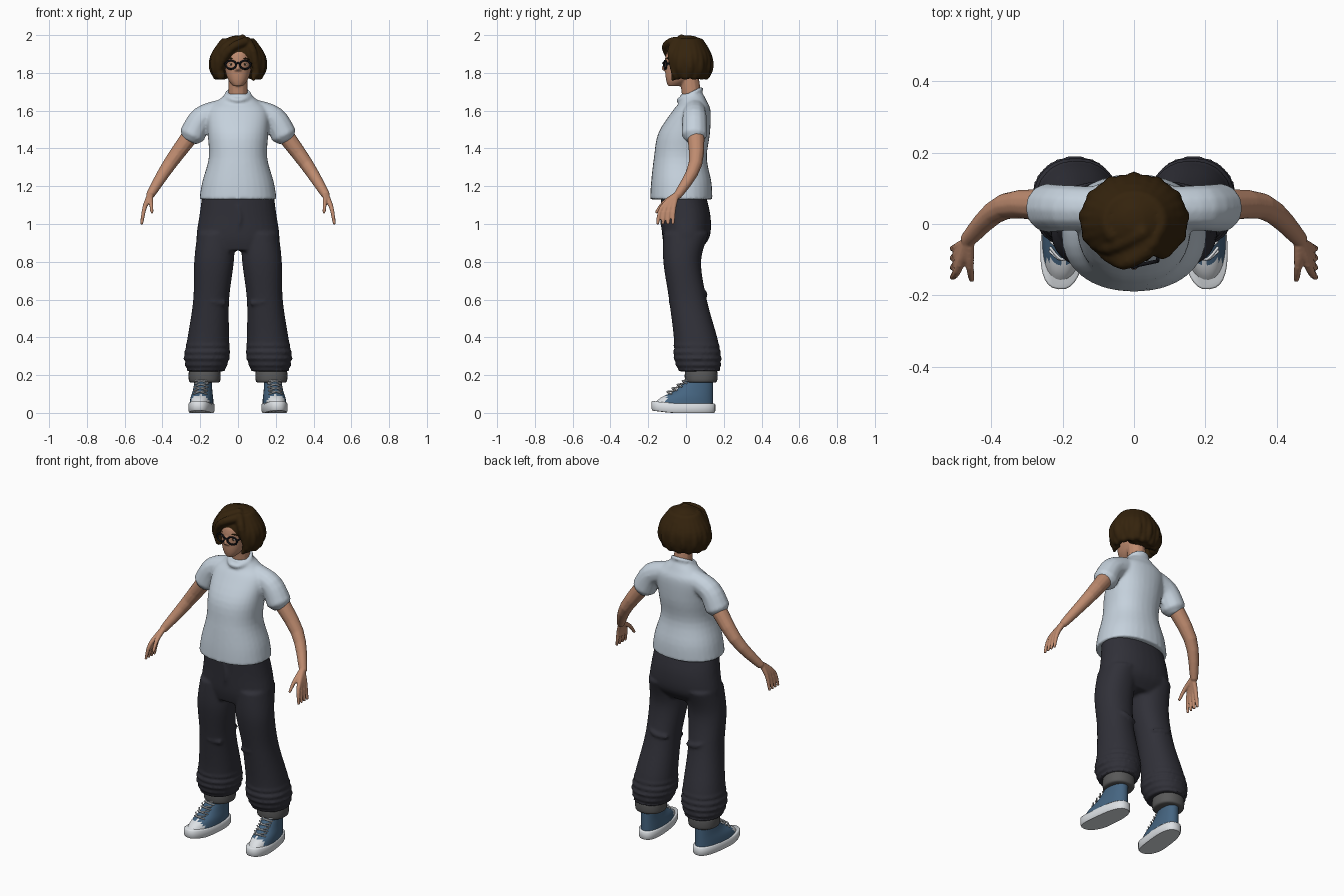
import bpy, bmesh, math
from math import sin, cos, pi, radians
from mathutils import Vector, Matrix

if "Cube" in bpy.data.objects:
    bpy.data.objects.remove(bpy.data.objects["Cube"])

DEPTH, UP = Vector((0, 1, .1)), Vector((0, 0, 1))
SIDES = ((1, "left"), (-1, "right"))


def material(name, red, green, blue):
    mat = bpy.data.materials.new(name)
    mat.use_nodes = True
    mat.diffuse_color = (red, green, blue, 1)
    shader = mat.node_tree.nodes["Principled BSDF"]
    shader.inputs["Base Color"].default_value = mat.diffuse_color
    shader.inputs["Roughness"].default_value = .8
    return mat


SKIN = material("skin", .52, .26, .16)
LIPS = material("lips", .33, .13, .09)
HAIR = material("dark brown hair", .035, .017, .004)
SHIRT = material("pale blue shirt", .56, .64, .72)
DENIM = material("dark trousers", .03, .03, .04)
CUFF = material("grey cuff", .1, .1, .1)
BLUE = material("blue canvas", .06, .13, .22)
WHITE = material("white rubber", .72, .75, .78)
BLACK = material("black frame", .006, .006, .008)


def around(count):
    """Angles of a full turn, with the end repeating the start."""
    return [2 * pi * i / count for i in range(count + 1)]


def spline(points, steps):
    """Smooth curve through points of any dimension."""
    points = [Vector(p) for p in points]
    last = len(points) - 1
    result = []
    for i in range(last):
        start, end = points[i], points[i + 1]
        leave = (end - points[max(i - 1, 0)]) / 2
        arrive = (points[min(i + 2, last)] - start) / 2
        for k in range(steps):
            t = k / steps
            ease = t * t * (3 - 2 * t)
            result.append(start.lerp(end, ease) + leave * t * (1 - t) ** 2 - arrive * t * t * (1 - t))
    return result + [points[last]]


def loft(bm, rings):
    """Skin a list of equal point rings and close both ends."""
    rows = [[bm.verts.new(p) for p in ring] for ring in rings]
    for low, high in zip(rows, rows[1:]):
        for i in range(len(low)):
            bm.faces.new((low[i - 1], low[i], high[i], high[i - 1]))
    bm.faces.new(rows[0])
    bm.faces.new(rows[-1])


def stack(bm, rows, x=0, lean=0, steps=4, power=2.2):
    """Loft level rounded sections given as height, depth, half width, half length."""
    def bulge(value):
        return math.copysign(abs(value) ** (2 / power), value)
    rings = []
    for z, y, wide, long in spline(rows, steps):
        rings.append([(x + lean * z + wide * bulge(cos(a)), y + long * bulge(sin(a)), z)
                      for a in around(32)[:-1]])
    loft(bm, rings)


def limb(bm, points, start, end=None, ref=DEPTH):
    """Tapered, round-ended tube along a smooth path."""
    path = spline(points, 4)
    last = len(path) - 1
    end = end or start
    rings = []
    for i, center in enumerate(path):
        along = (path[min(i + 1, last)] - path[max(i - 1, 0)]).normalized()
        side = along.cross(ref).normalized()
        other = along.cross(side)
        radius = start + (end - start) * i / last
        tip = along * radius / 2
        sections = [(center, radius)]
        if i == 0:
            sections.insert(0, (center - tip, radius * .6))
        if i == last:
            sections.append((center + tip, radius * .6))
        for middle, size in sections:
            rings.append([middle + size * (side * cos(a) + other * sin(a)) for a in around(12)[:-1]])
    loft(bm, rings)


def ball(bm, center, size):
    matrix = Matrix.Translation(center) @ Matrix.Diagonal((*size, 1))
    bmesh.ops.create_uvsphere(bm, u_segments=20, v_segments=12, radius=1, matrix=matrix)


def finish(bm, name, *mats, voxel=0, mirror=False, rule=None):
    """Turn a bmesh into an object, optionally fused into one soft surface."""
    if mirror:
        bmesh.ops.scale(bm, vec=(-1, 1, 1), verts=bm.verts)
    bmesh.ops.recalc_face_normals(bm, faces=bm.faces)
    for face in bm.faces:
        face.smooth = True
        face.material_index = rule(face.calc_center_median()) if rule else 0
    mesh = bpy.data.meshes.new(name)
    bm.to_mesh(mesh)
    bm.free()
    for mat in mats:
        mesh.materials.append(mat)
    obj = bpy.data.objects.new(name, mesh)
    bpy.context.collection.objects.link(obj)
    if voxel:
        merge = obj.modifiers.new("merge", "REMESH")
        merge.mode, merge.voxel_size, merge.use_smooth_shade = "VOXEL", voxel, True
        soften = obj.modifiers.new("soften", "SMOOTH")
        soften.factor, soften.iterations = .5, 4
    else:
        mesh.set_sharp_from_angle(angle=radians(50))


# Shirt: torso, sleeves and collar fused into one cloth surface
bm = bmesh.new()
stack(bm, [(1.13, -.025, .205, .165), (1.22, -.025, .19, .16), (1.35, -.03, .155, .14), (1.48, -.01, .16, .137),
           (1.6, .03, .16, .1), (1.65, .04, .11, .07), (1.69, .03, .06, .06)])
for s, side in SIDES:
    limb(bm, [(s * .09, .045, 1.6), (s * .19, .045, 1.56), (s * .243, .045, 1.47)], .06, .07)
limb(bm, [(.06 * cos(a), .02 + .06 * sin(a), 1.685 + .03 * sin(a)) for a in around(16)], .012, ref=UP)
finish(bm, "shirt", SHIRT, voxel=.009)

# Trousers: waist and two baggy legs with folds towards the ankle
bm = bmesh.new()
stack(bm, [(.86, -.02, .2, .09), (.93, 0, .22, .125), (1.04, 0, .205, .13), (1.15, -.015, .19, .12)])
for s, side in SIDES:
    stack(bm, [(.95, 0, .1, .12), (.8, -.02, .105, .1), (.6, .01, .095, .1), (.4, .05, .11, .115),
               (.3, .06, .12, .125), (.22, .07, .1, .11)], x=s * .187, lean=-s * .075, steps=8)
    # Knee creases in front and behind
    for y, z in ((-.08, .58), (.105, .62)):
        limb(bm, [(s * .07, y * .8, z), (s * .14, y, z + .01), (s * .2, y * .6, z + .04)], .012)
for v in bm.verts:
    if v.co.z < .38:
        fold = .05 * sin(v.co.z * 180)
        v.co.x += fold * (v.co.x - math.copysign(.16, v.co.x))
        v.co.y += fold * (v.co.y - .06)
# Fly
limb(bm, [(0, -.127, 1.1), (.01, -.13, 1.03), (0, -.118, .96)], .01)
finish(bm, "trousers", DENIM, voxel=.009)

for s, side in SIDES:
    flip = s < 0
    # Arm with four fingers and a thumb
    bm = bmesh.new()
    limb(bm, [(.19, .045, 1.55), (.36, .05, 1.32), (.467, -.045, 1.15)], .052, .022)
    for i in range(4):
        y = -.13 + i * .022
        limb(bm, [(.466, -.05, 1.155), (.495, y, 1.085), (.51, y - .02 + i * .005, 1)], .016, .008)
    limb(bm, [(.462, -.06, 1.15), (.46, -.12, 1.11), (.455, -.158, 1.06)], .015, .008)
    finish(bm, side + "_arm", SKIN, voxel=.005, mirror=flip)

    # Rolled cuff
    bm = bmesh.new()
    stack(bm, [(.16, .08, .07, .07), (.17, .08, .083, .085), (.22, .08, .083, .085), (.23, .08, .07, .07)], x=.177)
    finish(bm, side + "_cuff", CUFF, mirror=flip)

    # Shoe: sole with a raised toe, canvas upper with a rubber toe cap, crossed laces
    turn = Matrix.Translation((.192, 0, 0)) @ Matrix.Rotation(radians(6), 4, "Z")
    bm = bmesh.new()
    stack(bm, [(z, -.014, .06 + grow, .165 + grow) for z, grow in ((0, 0), (.01, .005), (.045, .005), (.05, 0))],
          steps=1, power=2.6)
    for v in bm.verts:
        v.co.z += max(0, -v.co.y - .08) / 8
    bm.transform(turn)
    finish(bm, side + "_shoe_sole", WHITE, mirror=flip)

    bm = bmesh.new()
    stack(bm, [(z, .145 - long, .03 + long / 5, long)
               for z, long in ((.04, .16), (.08, .14), (.12, .1), (.18, .07))])
    bm.transform(turn)
    finish(bm, side + "_shoe_upper", BLUE, WHITE, mirror=flip, rule=lambda c: int(c.y < -.105))

    bm = bmesh.new()
    for i in range(4):
        y, z = -.1 + i * .027, .1 + i * .019
        for k in (1, -1):
            limb(bm, [(-.036 * k, y + .02, z), (0, y, z + .012), (.036 * k, y + .03, z + .016)], .004)
    bm.transform(turn)
    finish(bm, side + "_shoe_laces", WHITE, mirror=flip)

# Head with neck, nose and ears
bm = bmesh.new()
limb(bm, [(0, .035, 1.64), (0, .012, 1.82)], .052, .05)
stack(bm, [(1.73, -.065, .025, .03), (1.76, -.045, .05, .06), (1.81, -.02, .067, .09), (1.9, -.01, .073, .096),
           (1.97, 0, .04, .055)])
limb(bm, [(0, -.104, 1.862), (0, -.12, 1.82)], .008, .012)
for s, side in SIDES:
    ball(bm, (s * .011, -.109, 1.815), (.008, .01, .007))
    ball(bm, (s * .072, 0, 1.84), (.012, .018, .028))
finish(bm, "head", SKIN, voxel=.0055)

# Lips, eyes, pupils and brows
bm = bmesh.new()
for z in (1.782, 1.775):
    limb(bm, [(-.022, -.092, 1.778), (0, -.103, z), (.022, -.092, 1.778)], .003)
finish(bm, "lips", LIPS)
for part, mat, y, size in (("eyes", WHITE, -.093, .008), ("pupils", HAIR, -.099, .005)):
    bm = bmesh.new()
    for s, side in SIDES:
        ball(bm, (s * .034, y, 1.845), (size * 1.5, size, size))
    finish(bm, part, mat)
bm = bmesh.new()
for s, side in SIDES:
    limb(bm, [(s * .014, -.104, 1.871), (s * .038, -.097, 1.877), (s * .058, -.08, 1.87)], .004)
finish(bm, "eyebrows", HAIR)

# Glasses: two rims, the temples and a bridge
bm = bmesh.new()
for s, side in SIDES:
    limb(bm, [(s * (.038 + .028 * cos(a)), -.11 + .006 * cos(a), 1.843 + .022 * sin(a)) for a in around(12)], .005)
    limb(bm, [(s * .066, -.104, 1.85), (s * .08, 0, 1.85)], .005, ref=UP)
limb(bm, [(-.012, -.116, 1.85), (0, -.121, 1.852), (.012, -.116, 1.85)], .005)
finish(bm, "glasses", BLACK)

# Hair: crown, a bob of rounded locks around the back and sides, and a swept fringe
bm = bmesh.new()
ball(bm, (0, .012, 1.895), (.115, .115, .104))
ball(bm, (0, .062, 1.85), (.125, .075, .085))
for i in range(-9, 10):
    a = pi / 2 + radians(14 * i)
    curl = .004 * (-1) ** i
    limb(bm, [(r * cos(a), .01 + .85 * r * sin(a), z)
              for r, z in ((.07, 1.965), (.122, 1.89), (.128 + curl, 1.83), (.11, 1.782 + curl))], .025, .024)
for path in ([(.05, -.05, 1.97), (-.05, -.095, 1.92), (-.1, -.06, 1.82)],
             [(.04, -.07, 1.965), (-.03, -.108, 1.935), (-.09, -.07, 1.85)],
             [(.03, -.02, 1.98), (-.07, -.065, 1.935), (-.11, -.045, 1.83)],
             [(.045, -.05, 1.97), (.08, -.078, 1.91), (.1, -.06, 1.79)]):
    limb(bm, path, .026, .017)
limb(bm, [(.092, -.06, 1.82), (.08, -.07, 1.762)], .016, .01)
finish(bm, "hair", HAIR, voxel=.007)
